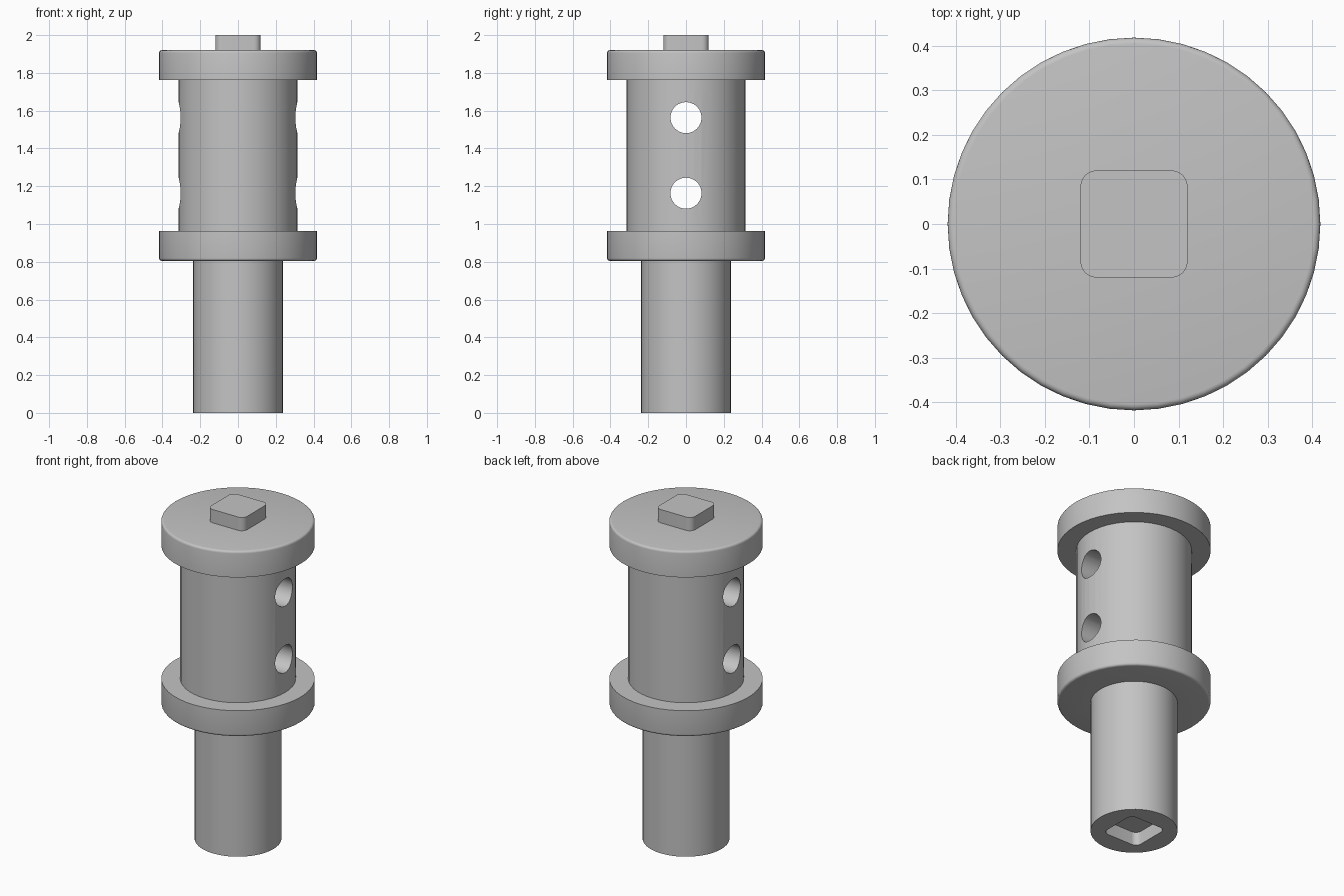
import bpy, bmesh, math

cube = bpy.data.objects.get("Cube")
if cube:
    bpy.data.objects.remove(cube, do_unlink=True)

# Single plain grey material
grey = bpy.data.materials.new("plain grey")
grey.use_nodes = True
colour = (0.55, 0.55, 0.55, 1)
grey.diffuse_color = colour
grey.node_tree.nodes["Principled BSDF"].inputs["Base Color"].default_value = colour


def finish(name, bm):
    """Turn a bmesh into a named object with outward normals."""
    bmesh.ops.remove_doubles(bm, verts=bm.verts, dist=1e-5)
    bmesh.ops.recalc_face_normals(bm, faces=bm.faces)
    mesh = bpy.data.meshes.new(name)
    bm.to_mesh(mesh)
    bm.free()
    mesh.materials.append(grey)
    obj = bpy.data.objects.new(name, mesh)
    bpy.context.collection.objects.link(obj)
    return obj


def lathe(name, profile, steps=48):
    """Revolve (radius, height) points, with flat caps at both ends."""
    bm = bmesh.new()
    rings = [[bm.verts.new((r * math.cos(a), r * math.sin(a), z))
              for a in (math.tau * i / steps for i in range(steps))]
             for r, z in profile]
    for low, high in zip(rings, rings[1:]):
        for i in range(steps):
            j = (i + 1) % steps
            bm.faces.new((low[i], low[j], high[j], high[i]))
    bm.faces.new(rings[0][::-1])
    bm.faces.new(rings[-1])
    return finish(name, bm)


def rounded_square(name, half, corner, bottom, top):
    """Extruded square with rounded corners."""
    bm = bmesh.new()
    outline = []
    for quarter in range(4):
        centre = math.pi / 4 + quarter * math.pi / 2
        cx = math.copysign(half - corner, math.cos(centre))
        cy = math.copysign(half - corner, math.sin(centre))
        for k in range(9):
            a = quarter * math.pi / 2 + k * math.pi / 16
            outline.append(bm.verts.new((cx + corner * math.cos(a),
                                         cy + corner * math.sin(a), bottom)))
    face = bm.faces.new(outline)
    extruded = bmesh.ops.extrude_face_region(bm, geom=[face])
    moved = [v for v in extruded["geom"] if isinstance(v, bmesh.types.BMVert)]
    bmesh.ops.translate(bm, verts=moved, vec=(0, 0, top - bottom))
    return finish(name, bm)


def cut(target, cutter):
    """Subtract a cutter and remove it afterwards."""
    cutter.hide_render = True
    mod = target.modifiers.new("cut", 'BOOLEAN')
    mod.operation = 'DIFFERENCE'
    mod.solver = 'EXACT'
    mod.object = cutter
    bpy.context.view_layer.objects.active = target
    bpy.ops.object.modifier_apply(modifier=mod.name)
    bpy.data.objects.remove(cutter, do_unlink=True)


def smooth(obj):
    bpy.ops.object.select_all(action='DESELECT')
    obj.select_set(True)
    bpy.context.view_layer.objects.active = obj
    bpy.ops.object.shade_smooth_by_angle(angle=math.radians(30))


# Turned body: stem, lower flange, barrel and upper flange
STEM, BARREL, FLANGE, FILLET = 0.237, 0.315, 0.418, 0.014
arc = [(FLANGE - FILLET + FILLET * math.sin(t), FILLET * (1 - math.cos(t)))
       for t in (math.pi / 2 * k / 4 for k in range(5))]
profile = [(STEM, 0), (STEM, 0.805)]
profile += [(r, 0.805 + dz) for r, dz in arc]
profile += [(FLANGE, 0.962), (BARREL, 0.962), (BARREL, 1.763), (FLANGE, 1.763)]
profile += [(r, 1.92 - dz) for r, dz in reversed(arc)]
body = lathe("turned_body", profile)

# Two cross holes through the barrel
for height in (1.163, 1.563):
    drill = lathe("hole_cutter", [(0.082, -0.6), (0.082, 0.6)])
    drill.rotation_euler.y = math.pi / 2
    drill.location.z = height
    cut(body, drill)

# Square socket in the foot
cut(body, rounded_square("socket_cutter", 0.12, 0.036, -0.1, 0.08))
smooth(body)

# Square drive peg on top
smooth(rounded_square("square_peg", 0.12, 0.036, 1.915, 2.0))
